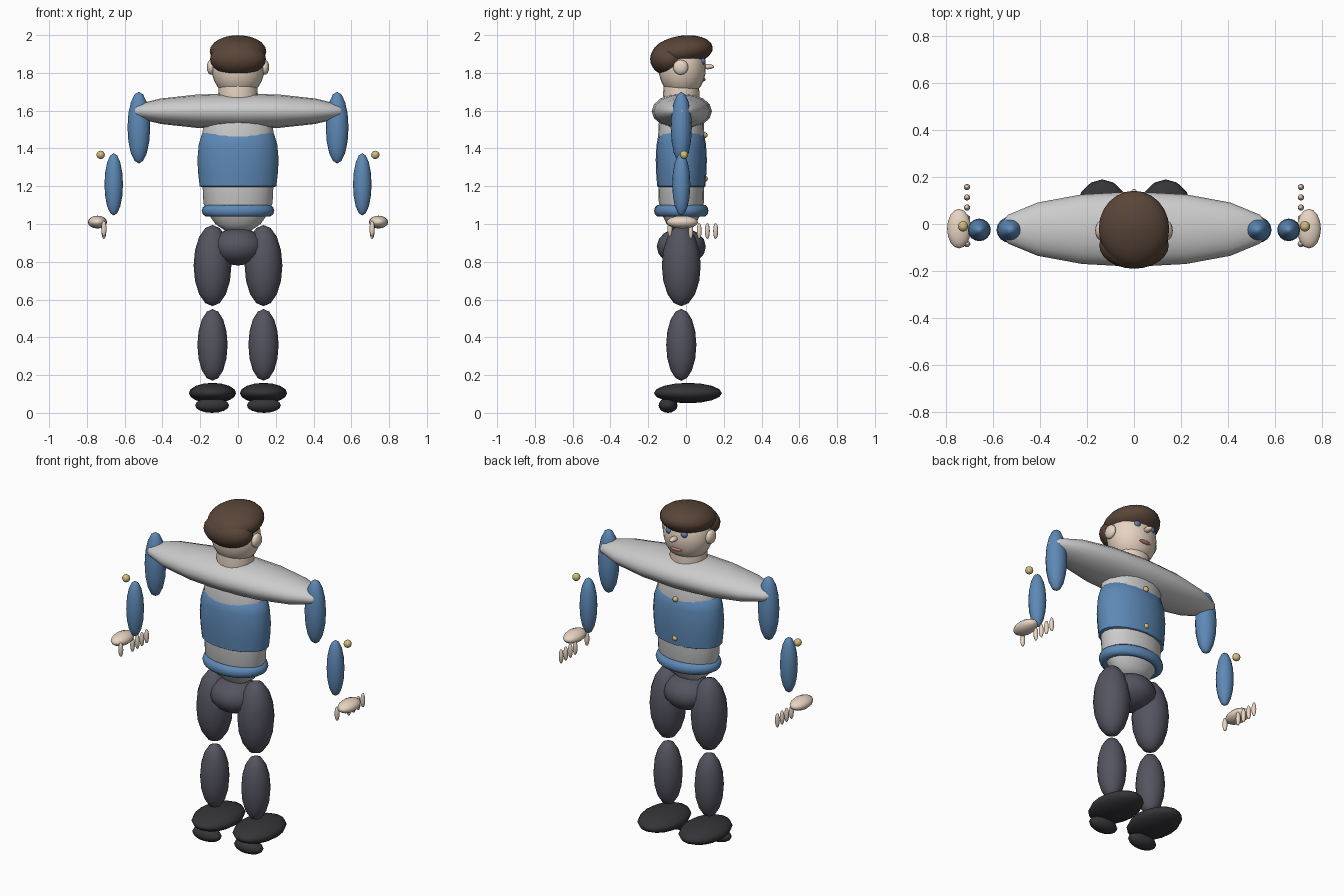
import bpy, math

if "Cube" in bpy.data.objects:
    bpy.data.objects.remove(bpy.data.objects["Cube"])

YC = -0.025  # body depth centre


def material(name, rgb):
    m = bpy.data.materials.new(name)
    m.diffuse_color = (*rgb, 1)
    m.use_nodes = True
    m.node_tree.nodes["Principled BSDF"].inputs["Base Color"].default_value = m.diffuse_color
    return m


SKIN = material("skin", (0.80, 0.66, 0.54))
HAIR = material("hair_brown", (0.10, 0.06, 0.04))
BLUE = material("shirt_blue", (0.11, 0.25, 0.47))
DARK = material("trouser_grey", (0.09, 0.09, 0.12))
SHOE = material("shoe_black", (0.035, 0.035, 0.04))
GOLD = material("button_gold", (0.65, 0.50, 0.20))
EYE = material("eye_blue", (0.12, 0.2, 0.4))
LIP = material("lip_pink", (0.55, 0.22, 0.2))


def finish(ob, name, mat):
    ob.name = name
    if mat:
        ob.data.materials.append(mat)
    ob.data.shade_smooth()
    return ob


def ball(name, loc, radii, mat=None, rot=(0, 0, 0), seg=16, rings=8):
    bpy.ops.mesh.primitive_uv_sphere_add(segments=seg, ring_count=rings, location=loc, rotation=rot)
    ob = bpy.context.object
    ob.scale = radii
    return finish(ob, name, mat)


def pair(name, loc, radii, mat=None, **kw):
    for side, s in (("left", -1), ("right", 1)):
        ball(f"{side}_{name}", (s * loc[0], loc[1], loc[2]), radii, mat, **kw)


def lathe(name, profile, depth, mat=None, seg=20):
    """Closed elliptical body from (radius, z) pairs; depth scales y."""
    verts, faces = [], []
    for r, z in profile:
        for i in range(seg):
            a = 2 * math.pi * i / seg
            verts.append((r * math.cos(a), YC + r * depth * math.sin(a), z))
    for j in range(len(profile) - 1):
        for i in range(seg):
            k = (i + 1) % seg
            faces.append((j * seg + i, j * seg + k, (j + 1) * seg + k, (j + 1) * seg + i))
    faces.append(tuple(reversed(range(seg))))
    faces.append(tuple(range(len(verts) - seg, len(verts))))
    me = bpy.data.meshes.new(name)
    me.from_pydata(verts, [], faces)
    ob = bpy.data.objects.new(name, me)
    bpy.context.collection.objects.link(ob)
    finish(ob, name, mat)
    bpy.context.view_layer.objects.active = ob
    ob.select_set(True)
    bpy.ops.object.shade_smooth_by_angle(angle=math.radians(50))
    ob.select_set(False)


# Head, face and hair
ball("head", (0, -0.02, 1.825), (0.14, 0.125, 0.155), SKIN, seg=24, rings=14)
lathe("neck", [(0.1, 1.63), (0.105, 1.69), (0.1, 1.745)], 0.92, SKIN)
pair("ear", (0.143, -0.028, 1.83), (0.022, 0.04, 0.04), SKIN)
ball("nose", (0, 0.115, 1.833), (0.018, 0.034, 0.014), SKIN)
pair("eye", (0.05, 0.088, 1.862), (0.02, 0.016, 0.018), EYE)
ball("mouth", (0, 0.09, 1.765), (0.038, 0.014, 0.01), LIP)
ball("hair_cap", (0, -0.02, 1.915), (0.15, 0.163, 0.082), HAIR, rot=(0.14, 0, 0), seg=24, rings=12)
ball("hair_back", (0, -0.09, 1.873), (0.148, 0.1, 0.088), HAIR, seg=24, rings=12)

# Torso: long shoulder bar, body, shirt and belt
ball("shoulders", (0, -0.022, 1.597), (0.095, 0.16, 0.58), rot=(0, math.pi / 2, 0))
lathe("torso", [(0.06, 0.96), (0.12, 1.0), (0.155, 1.05), (0.183, 1.11), (0.19, 1.25),
                (0.19, 1.45), (0.184, 1.53), (0.15, 1.6)], 0.65)
lathe("shirt", [(0.19, 1.195), (0.203, 1.2), (0.211, 1.27), (0.215, 1.34), (0.208, 1.42),
                (0.19, 1.48), (0.18, 1.485)], 0.63, BLUE)
bpy.ops.mesh.primitive_torus_add(major_radius=0.16, minor_radius=0.032, major_segments=28,
                                 minor_segments=10, location=(0, YC, 1.07))
bpy.context.object.scale = (1, 0.75, 1)
finish(bpy.context.object, "belt", BLUE)
for z, y in ((1.47, 0.098), (1.24, 0.1)):
    ball("shirt_button", (0, y, z), (0.016, 0.016, 0.016), GOLD)

# Pelvis, legs and shoes
ball("pelvis", (0, YC, 0.88), (0.14, 0.13, 0.1), DARK)
pair("thigh", (0.135, YC, 0.78), (0.1, 0.103, 0.215), DARK)
pair("shin", (0.135, YC, 0.36), (0.08, 0.08, 0.19), DARK)
pair("shoe", (0.135, 0.01, 0.105), (0.125, 0.18, 0.054), SHOE)
pair("heel", (0.137, -0.095, 0.04), (0.09, 0.05, 0.04), SHOE)

# Arms, cuff buttons and hands
pair("upper_arm", (0.525, YC, 1.51), (0.06, 0.056, 0.19), BLUE)
pair("forearm", (0.658, YC, 1.21), (0.049, 0.048, 0.165), BLUE)
pair("cuff_button", (0.727, -0.01, 1.366), (0.022, 0.022, 0.022), GOLD)
pair("hand", (0.744, -0.02, 1.01), (0.051, 0.084, 0.034), SKIN)
for y in (0.025, 0.07, 0.113, 0.157):
    pair("finger", (0.71, y, 0.963), (0.013, 0.013, 0.042), SKIN)
pair("thumb", (0.71, -0.085, 0.975), (0.014, 0.013, 0.042), SKIN)
